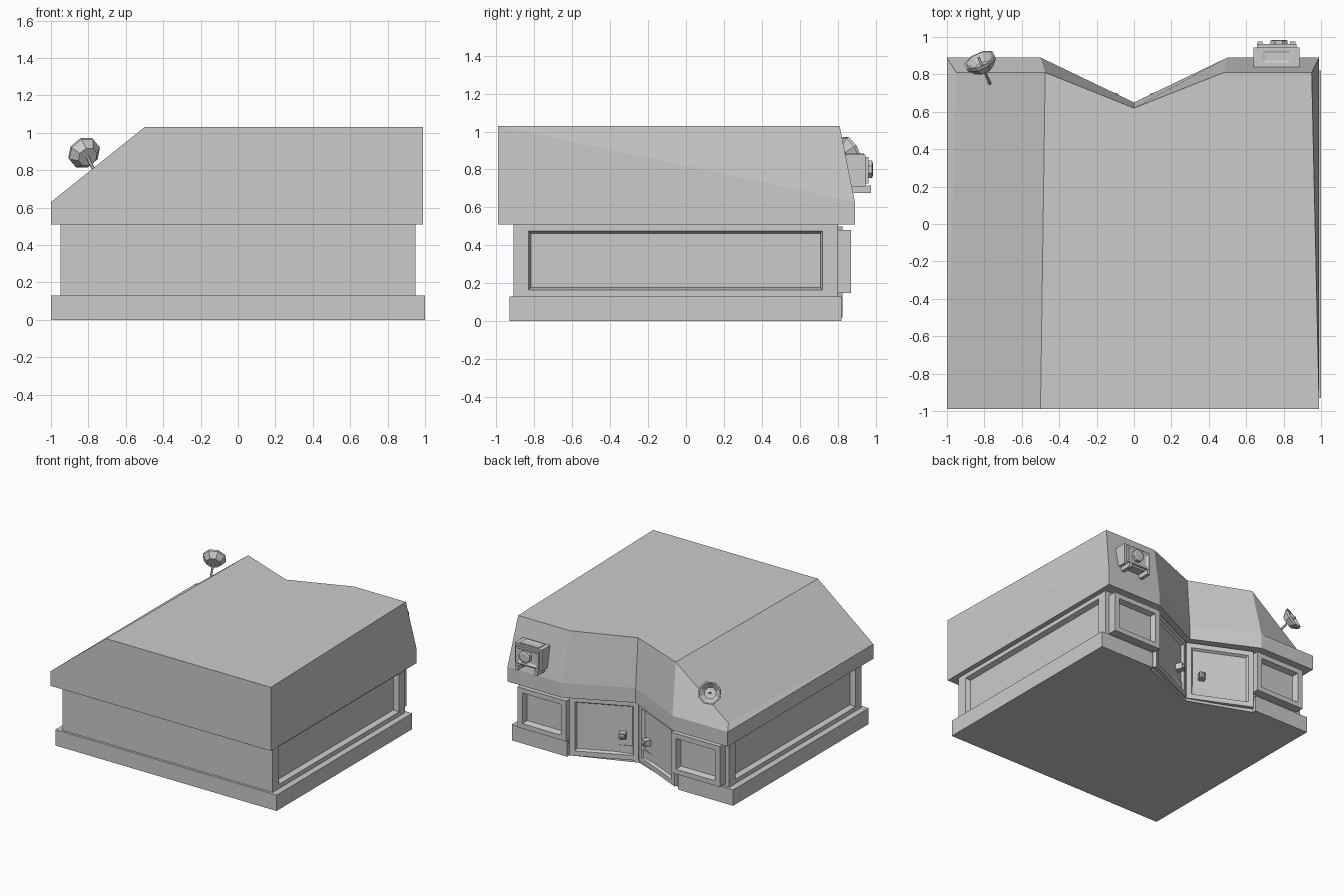
import bpy, bmesh
from math import pi, cos, sin, atan2, hypot
from mathutils import Vector, Matrix

if "Cube" in bpy.data.objects:
    bpy.data.objects.remove(bpy.data.objects["Cube"])


def finish(name, bm, mat=None):
    bmesh.ops.recalc_face_normals(bm, faces=bm.faces)
    me = bpy.data.meshes.new(name)
    bm.to_mesh(me)
    bm.free()
    ob = bpy.data.objects.new(name, me)
    bpy.context.collection.objects.link(ob)
    if mat:
        ob.matrix_world = mat
    return ob


def loft(name, rings, mat=None):
    """Skin a stack of equal-length rings and cap both ends."""
    bm = bmesh.new()
    rs = [[bm.verts.new(p) for p in r] for r in rings]
    n = len(rs[0])
    for a, b in zip(rs, rs[1:]):
        for i in range(n):
            j = (i + 1) % n
            bm.faces.new((a[i], a[j], b[j], b[i]))
    bm.faces.new(rs[0])
    bm.faces.new(rs[-1])
    return finish(name, bm, mat)


def prism(name, outline, z0, z1):
    return loft(name, [[(x, y, z) for x, y in outline] for z in (z0, z1)])


def panel(name, loc, ang, w, h, d, bx, bz, recess, bevel=0.012, tilt=0):
    """Framed panel: local y points outward, centre is recessed."""
    def ring(y, ix, iz):
        a, b = w / 2 - ix, h / 2 - iz
        return [(-a, y, -b), (a, y, -b), (a, y, b), (-a, y, b)]
    m = Matrix.Translation(loc) @ Matrix.Rotation(ang, 4, 'Z') @ Matrix.Rotation(tilt, 4, 'X')
    return loft(name, [ring(0, 0, 0), ring(d, 0, 0), ring(d, bx, bz),
                       ring(d - recess, bx + bevel, bz + bevel)], m)


def box(name, lo, hi):
    x0, y0, z0 = lo
    x1, y1, z1 = hi
    return prism(name, [(x0, y0), (x1, y0), (x1, y1), (x0, y1)], z0, z1)


def disc(r, z, n=8):
    return [(r * cos((i + .5) * 2 * pi / n), r * sin((i + .5) * 2 * pi / n), z) for i in range(n)]


def aim(loc, direction):
    return Matrix.Translation(loc) @ Vector(direction).to_track_quat('Z', 'Y').to_matrix().to_4x4()


# Plinth and walls, both with the V-shaped entrance at the back
prism("base_slab", [(-1, -.93), (1, -.93), (1, .82), (.5, .82), (.5, .79), (0, .60),
                    (-.5, .79), (-.5, .82), (-1, .82)], 0, .13)
prism("walls", [(-.91, -.91), (.91, -.91), (.91, .80), (.48, .80), (0, .57),
                (-.48, .80), (-.91, .80)], .10, .53)

# Roof: outline at the eaves, sloping back and left sides
bm = bmesh.new()
eave = [(-1, -.99), (.99, -.99), (.99, .89), (.5, .89), (0, .65), (-.5, .89), (-1, .89)]
low = [bm.verts.new((x, y, .51)) for x, y in eave]
mid = [bm.verts.new((x, y, 1.03 if i == 1 else .63)) for i, (x, y) in enumerate(eave)]
br, r, c, l, fl = [bm.verts.new(p) for p in (
    (.95, .81, 1.03), (.48, .81, 1.03), (0, .62, 1.03), (-.475, .81, 1.03), (-.5, -.99, 1.03))]
bl = bm.verts.new((-.95, .81, .66))
bm.faces.new(low)
for i in range(1, 7):
    j = (i + 1) % 7
    bm.faces.new((low[i], low[j], mid[j], mid[i]))
bm.faces.new((low[0], low[1], mid[1], fl, mid[0]))
bm.faces.new((mid[1], mid[2], br))
for a, b, p, q in ((2, 3, br, r), (3, 4, r, c), (4, 5, c, l), (5, 6, l, bl)):
    bm.faces.new((mid[a], mid[b], q, p))
bm.faces.new((mid[6], mid[0], bl))
bm.faces.new((mid[0], fl, l, bl))
bm.faces.new((mid[1], br, r, c, l, fl))
finish("roof", bm)

# Mirrored side panels, rear windows and entrance doors
for s, side in ((-1, "left"), (1, "right")):
    panel(side + "_side_panel", (s * .90, -.055, .32), -s * pi / 2, 1.71, .38, .05, .08, .035, .04)
    panel(side + "_window", (s * .695, .79, .315), 0, .44, .33, .08, .045, .04, .045)
    panel(side + "_window_surround", (s * .705, .78, .32), 0, .49, .38, .02, .03, .03, .005)
    a = s * atan2(.22, .48)
    panel(side + "_door", (s * .25, .69, .26), a, .52, .48, .03, .04, .04, .02)
    panel(side + "_door_knob", (s * .12, .635, .22), a, .05, .05, .06, .008, .008, -.01)

# Air conditioner on the rear roof slope
box("cooler_body", (.64, .80, .71), (.885, .945, .88))
panel("cooler_front", (.7625, .94, .795), 0, .21, .14, .022, .012, .012, .008)
panel("cooler_top", (.7625, .895, .875), 0, .17, .085, .01, .01, .01, .004, tilt=pi / 2)
loft("cooler_fan", [disc(.05, 0), disc(.05, .04), disc(.035, .045)], aim((.775, .94, .80), (0, 1, 0)))
for x in (.66, .835):
    box("cooler_bracket", (x, .82, .675), (x + .028, .975, .715))

# Satellite dish, receiver and mast
face = Vector((-.37, .82, .43)).normalized()
hub = Vector((-.82, .865, .89))
loft("dish", [disc(.055, -.045), disc(.09, 0), disc(.09, .015), disc(.08, .015), disc(.045, -.025)],
     aim(hub, face))
loft("dish_receiver", [disc(.01, -.03, 4), disc(.01, .03, 4)], aim(hub, face))
foot = Vector((-.77, .75, .80))
back = hub - face * .035
loft("dish_mast", [disc(.009, 0, 6), disc(.009, (back - foot).length, 6)], aim(foot, back - foot))
